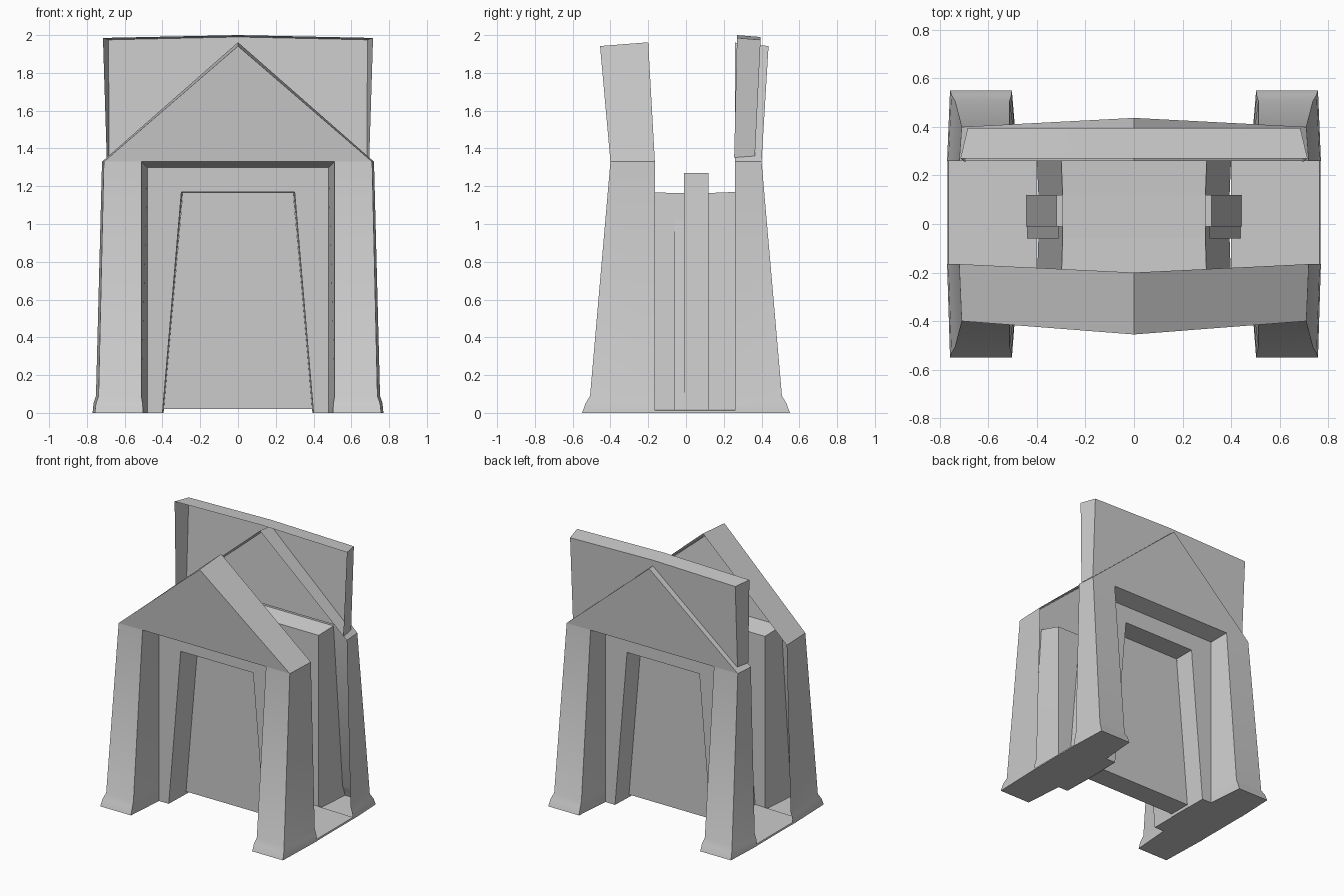
import bpy
import bmesh
import math

cube = bpy.data.objects.get("Cube")
if cube:
    bpy.data.objects.remove(cube, do_unlink=True)

stone = bpy.data.materials.new("grey stone")
stone.use_nodes = True
GREY = (0.6, 0.6, 0.6, 1)
stone.diffuse_color = GREY
stone.node_tree.nodes["Principled BSDF"].inputs["Base Color"].default_value = GREY


def build(name, faces, smooth=0):
    """Half model on +x from polygons, mirrored across the middle."""
    bm = bmesh.new()
    for face in faces:
        bm.faces.new([bm.verts.new(p) for p in face])
    bmesh.ops.remove_doubles(bm, verts=bm.verts, dist=0.0005)
    geom = bm.verts[:] + bm.edges[:] + bm.faces[:]
    bmesh.ops.mirror(bm, geom=geom, axis='X', merge_dist=0.0005)
    bmesh.ops.remove_doubles(bm, verts=bm.verts, dist=0.0005)
    bmesh.ops.recalc_face_normals(bm, faces=bm.faces)
    mesh = bpy.data.meshes.new(name)
    bm.to_mesh(mesh)
    bm.free()
    mesh.materials.append(stone)
    ob = bpy.data.objects.new(name, mesh)
    bpy.context.collection.objects.link(ob)
    if smooth:
        bpy.ops.object.select_all(action='DESELECT')
        ob.select_set(True)
        bpy.context.view_layer.objects.active = ob
        bpy.ops.object.shade_smooth_by_angle(angle=math.radians(smooth))


def strips(*columns):
    """Quads between neighbouring columns of points."""
    return [(a[i], a[i + 1], b[i + 1], b[i])
            for a, b in zip(columns, columns[1:]) for i in range(len(a) - 1)]


def prism(outline, y0, y1):
    """Solid from an (x, z) outline extruded along y."""
    caps = [[(x, y, z) for x, z in outline] for y in (y0, y1)]
    return caps + strips(*[cap + cap[:1] for cap in caps])


EAVE, SOFFIT, DOOR_TOP = 1.33, 1.30, 1.17
LEVELS = (0, 0.05, 0.09, EAVE)


def portal(name, edge, wall, sign, apex_edge, apex):
    """Hollow gabled portal: splayed legs, plinths, recessed wall, gable."""
    depths = (0.55, 0.532, 0.508, 0.40)
    side = [(x, edge, z) for x, z in zip((0.77, 0.765, 0.752, 0.72), LEVELS)]
    corner = [(x, sign * y, z) for x, y, z in
              zip((0.758, 0.752, 0.738, 0.71), depths, LEVELS)]
    inner = [(x, sign * y, z) for x, y, z in
             zip((0.503, 0.505, 0.512, 0.512), depths, LEVELS)]
    jamb = [(0.48, wall, z) for z in LEVELS[:3] + (SOFFIT,)]
    underside = (side[0], corner[0], inner[0], jamb[0])
    build(name + "_legs", strips(side, corner, inner, jamb) + [underside], 40)

    eave_mid = (0, sign * 0.40, EAVE)
    build(name + "_gable", [
        (eave_mid, inner[3], corner[3], apex),
        (apex, corner[3], side[3], apex_edge),
    ])

    wall_mid, door_mid = (0, wall, SOFFIT), (0, wall, DOOR_TOP)
    door_top, door_foot = (0.30, wall, DOOR_TOP), (0.40, wall, 0)
    build(name + "_wall", [
        (eave_mid, wall_mid, jamb[3], inner[3]),
        (wall_mid, door_mid, door_top, jamb[3]),
        (jamb[0], jamb[3], door_top, door_foot),
    ])


portal("front", -0.165, -0.25, -1, (0, -0.20, 1.962), (0, -0.455, 1.942))
portal("back", 0.26, 0.27, 1, (0, 0.26, 1.96), (0, 0.437, 1.942))

# Passage joining the two doorways, slightly narrower inside
rings = [(-0.25, 0), (-0.06, 0.006), (0.12, 0.006), (0.27, 0)]
build("passage", strips(*[[(0, y, DOOR_TOP - d), (0.30 - d, y, DOOR_TOP - d),
                           (0.40 - d, y, 0)] for y, d in rings]))

# Door panel closing the passage
top = DOOR_TOP - 0.007
build("door_panel", prism([(0, 0.02), (0.393, 0.02), (0.293, top), (0, top)],
                          -0.055, 0.115))

# Leaning buttresses hugging the outside of the passage
build("door_buttresses", prism([(0.397, 0), (0.445, 0), (0.32, 1.27), (0.294, 1.27),
                                (0.294, 1.16)], -0.01, 0.12))
build("buttress_steps", prism([(0.397, 0), (0.44, 0), (0.312, 1.02)], -0.06, -0.01))

# Low floor strips between the legs
build("side_floors", prism([(0.40, 0), (0.768, 0), (0.765, 0.012), (0.40, 0.018)],
                           -0.25, 0.27))

# Raised slab over the back gable, open towards the front
front = [(0, 0.27, 2.0), (0.715, 0.27, 1.985), (0.695, 0.255, 1.352)]
back = [(0, 0.395, 1.99), (0.685, 0.395, 1.975), (0.683, 0.365, 1.36)]
build("crest_slab", strips(front, back) + [tuple(back) + ((0, 0.365, 1.36),)], 30)
